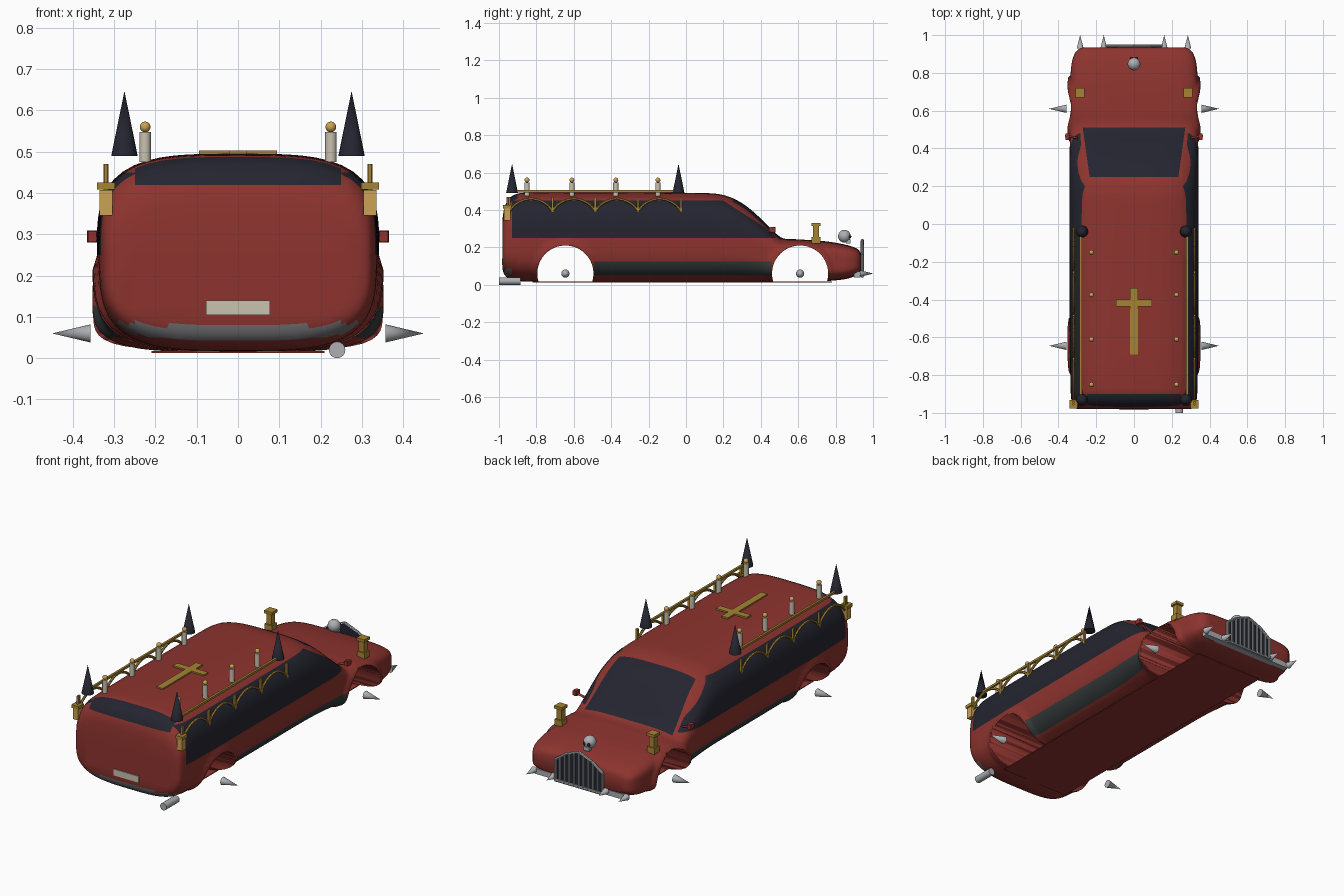
import bpy, bmesh, math
from mathutils import Vector, Matrix

if "Cube" in bpy.data.objects:
    bpy.data.objects.remove(bpy.data.objects["Cube"])


def material(name, r, g, b):
    m = bpy.data.materials.new(name)
    m.use_nodes = True
    m.diffuse_color = (r, g, b, 1)
    node = next(n for n in m.node_tree.nodes if n.type == 'BSDF_PRINCIPLED')
    node.inputs["Base Color"].default_value = (r, g, b, 1)
    node.inputs["Roughness"].default_value = 0.6
    return m


red = material("red paint", .27, .034, .028)
glass = material("dark glass", .018, .018, .03)
panel_grey = material("sill grey", .036, .044, .044)
steel = material("bumper steel", .16, .16, .17)
silver = material("silver", .42, .43, .45)
gold = material("gold", .38, .23, .035)
amber = material("amber", .6, .36, .09)
cream = material("cream", .58, .54, .43)


def finish(name, bm, *mats, smooth=True):
    bmesh.ops.recalc_face_normals(bm, faces=bm.faces)
    me = bpy.data.meshes.new(name)
    bm.to_mesh(me)
    bm.free()
    for m in mats:
        me.materials.append(m)
    if smooth:
        me.shade_smooth()
        me.set_sharp_from_angle(angle=math.radians(35))
    ob = bpy.data.objects.new(name, me)
    bpy.context.collection.objects.link(ob)
    return ob


def rod(bm, p, q, r1, r2=None, sides=12):
    p, q = Vector(p), Vector(q)
    turn = (q - p).to_track_quat('Z', 'Y').to_matrix().to_4x4()
    bmesh.ops.create_cone(bm, cap_ends=True, segments=sides, radius1=r1,
                          radius2=r1 if r2 is None else r2, depth=(q - p).length,
                          matrix=Matrix.Translation((p + q) / 2) @ turn)


def box(bm, centre, size):
    bmesh.ops.create_cube(bm, size=1, matrix=Matrix.Translation(centre) @ Matrix.Diagonal((*size, 1)))


def ball(bm, centre, r):
    bmesh.ops.create_uvsphere(bm, u_segments=16, v_segments=10, radius=r, matrix=Matrix.Translation(centre))


def part(name, mat, maker, *args, smooth=True, **kw):
    bm = bmesh.new()
    maker(bm, *args, **kw)
    return finish(name, bm, mat, smooth=smooth)


SIDES = (("right", -1), ("left", 1))
WHEELS = (("rear", -.645), ("hood", .61))
HUB_Z, ARCH_R = .06, .15

# Body stations: y, half width, underside, top
STATIONS = [(-.98, .3, .08, .36), (-.972, .318, .055, .41), (-.95, .328, .035, .455),
            (-.92, .333, .025, .48), (-.87, .336, .018, .492), (-.6, .34, .015, .495),
            (.1, .342, .015, .49), (.18, .342, .015, .484), (.25, .342, .015, .463),
            (.33, .342, .015, .415), (.42, .34, .015, .335), (.48, .34, .015, .275),
            (.52, .34, .015, .248), (.6, .34, .015, .243), (.75, .338, .02, .232),
            (.85, .33, .03, .215), (.9, .315, .045, .2), (.925, .295, .06, .185), (.935, .27, .08, .165)]


def slope(i, k):
    a, b = STATIONS[max(i - 1, 0)], STATIONS[min(i + 1, len(STATIONS) - 1)]
    return (b[k] - a[k]) / (b[0] - a[0])


def section(i, t):
    a, b = STATIONS[i], STATIONS[i + 1]
    d = b[0] - a[0]
    out = [a[0] + t * d]
    for k in (1, 2, 3):
        out.append((2*t**3 - 3*t*t + 1) * a[k] + (t**3 - 2*t*t + t) * d * slope(i, k)
                   + (3*t*t - 2*t**3) * b[k] + (t**3 - t*t) * d * slope(i + 1, k))
    return out


def ring(bm, y, w, low, top, count=72):
    n = 3.5 + min(max((y - .4) * 5, 0), 1)
    verts = []
    for j in range(count):
        a = math.tau * j / count
        c, s = math.cos(a), math.sin(a)
        r = (abs(c)**n + abs(s)**n) ** (-1 / n)
        x, z = w * r * c, (low + top) / 2 + (top - low) / 2 * r * s
        # Flared lips around the wheel openings
        near = min(math.hypot(y - wy, z - HUB_Z) for _, wy in WHEELS)
        lift = min(max((.182 - near) / .016, 0), 1)
        if abs(x) > .15:
            x += math.copysign(.013 * lift, x)
        verts.append(bm.verts.new((x, y, z)))
    return verts


bm = bmesh.new()
rings = []
for i in range(len(STATIONS) - 1):
    steps = max(2, round((STATIONS[i + 1][0] - STATIONS[i][0]) / .012))
    rings += [ring(bm, *section(i, k / steps)) for k in range(steps)]
rings.append(ring(bm, *STATIONS[-1]))
for a, b in zip(rings, rings[1:]):
    for j in range(len(a)):
        bm.faces.new((a[j], a[j - 1], b[j - 1], b[j]))
bm.faces.new(rings[0])
bm.faces.new(rings[-1])
bmesh.ops.recalc_face_normals(bm, faces=bm.faces)

# Clean cut lines for windows and sill panels
PILLAR = -.65
cuts = [((0, 0, z), (0, 0, 1)) for z in (.05, .125, .25, .42, .45)]
cuts += [((0, y, 0), (0, 1, 0)) for y in (-.93, -.9, .25, .51)]
cuts += [((0, .2, .45), (0, -PILLAR, 1))]
for _, s in SIDES:
    cuts += [((s * .235, .25, 0), (s, -.14, 0)), ((s * .25, 0, 0), (1, 0, 0))]
for co, no in cuts:
    bmesh.ops.bisect_plane(bm, geom=bm.verts[:] + bm.edges[:] + bm.faces[:], dist=1e-5, plane_co=co, plane_no=no)

bm.normal_update()
for f in bm.faces:
    x, y, z = f.calc_center_median()
    n = f.normal
    x = abs(x)
    side_glass = abs(n.x) > .3 and -.93 < y < .48 and .25 < z < min(.45, .45 + PILLAR * (y - .2))
    windscreen = n.z > .3 and .25 < y < .51 and x < .235 + .14 * (y - .25)
    rear_glass = y < -.9 and z > .42 and x < .25
    if side_glass or windscreen or rear_glass:
        f.material_index = 1
    elif -.49 < y < .46 and .05 < z < .125 and abs(n.x) > .3:
        f.material_index = 2
    elif y < -.93 and x < .3 and .043 < z - .22 * x * x < .073:
        f.material_index = 3
body = finish("body", bm, red, glass, panel_grey, steel)

# Wheel openings cut right through
cutters = []
for tag, y in WHEELS:
    c = part(tag + "_arch_cutter", red, rod, (-.5, y, HUB_Z), (.5, y, HUB_Z), ARCH_R, sides=64)
    c.hide_render = True
    mod = body.modifiers.new(tag + "_arch", 'BOOLEAN')
    mod.operation, mod.solver, mod.object = 'DIFFERENCE', 'EXACT', c
    cutters.append(c)
bpy.context.view_layer.update()
cut_mesh = bpy.data.meshes.new_from_object(body.evaluated_get(bpy.context.evaluated_depsgraph_get()))
body.modifiers.clear()
body.data = cut_mesh
for c in cutters:
    bpy.data.objects.remove(c)
part("floor", red, box, (0, -.02, .015), (.42, 1.6, .004), smooth=False)

# Rear plate, exhaust, bumper
part("rear_plate", cream, box, (0, -.982, .122), (.155, .006, .035), smooth=False)
part("exhaust", silver, rod, (.24, -1, .02), (.24, -.885, .02), .02, sides=16)
part("nose_bumper", silver, box, (0, .915, .055), (.56, .034, .03), smooth=False)

# Grille with pointed top
half = [(.145, .045), (.145, .16), (.08, .207)]
outline = half + [(0, .238)] + [(-x, z) for x, z in reversed(half)]
bm = bmesh.new()
face = bm.faces.new([bm.verts.new((x, .934, z)) for x, z in outline])
ext = bmesh.ops.extrude_face_region(bm, geom=[face])
bmesh.ops.translate(bm, vec=(0, .006, 0), verts=[v for v in ext["geom"] if isinstance(v, bmesh.types.BMVert)])
finish("grille_backing", bm, glass, smooth=False)
bm = bmesh.new()
for (x, z), (u, w) in zip(outline, outline[1:] + outline[:1]):
    rod(bm, (x, .943, z), (u, .943, w), .008, sides=8)
for k in range(-4, 5):
    x = k * .029
    top = .238 - .39 * abs(x) if abs(x) < .08 else .207 - .72 * (abs(x) - .08)
    rod(bm, (x, .945, .045), (x, .945, top), .006, sides=8)
finish("grille", bm, silver)

# Skull ornament
bm = bmesh.new()
ball(bm, (0, .847, .26), .034)
box(bm, (0, .867, .232), (.032, .024, .022))
finish("skull", bm, silver)
bm = bmesh.new()
for _, s in SIDES:
    ball(bm, (s * .013, .875, .258), .009)
finish("skull_eyes", bm, glass)

# Roof cross
bm = bmesh.new()
box(bm, (0, -.515, .498), (.04, .35, .009))
box(bm, (0, -.418, .498), (.19, .037, .009))
finish("roof_cross", bm, gold, smooth=False)

for tag, s in SIDES:
    # Spikes on hubs and nose
    for end, y in WHEELS:
        part(f"{tag}_{end}_hub_spike", silver, rod, (s * .357, y, HUB_Z), (s * .45, y, HUB_Z), .022, 0, sides=16)
    for x in (.16, .285):
        part(f"{tag}_nose_spike", silver, rod, (s * x, .93, .06), (s * x, 1, .06), .018, 0, sides=16)
    # Spires, rail and candles on the roof
    for y in (-.93, -.04):
        part(f"{tag}_spire", glass, rod, (s * .275, y, .49), (s * .275, y, .647), .032, 0, sides=16)
    part(f"{tag}_roof_rail", gold, box, (s * .282, -.49, .5), (.012, .9, .012), smooth=False)
    for y in (-.85, -.61, -.375, -.15):
        part(f"{tag}_candle", cream, rod, (s * .225, y, .475), (s * .225, y, .548), .014)
        part(f"{tag}_flame", amber, ball, (s * .225, y, .56), .013)
    # Pointed arcade along the side windows
    bm = bmesh.new()
    x, bay = s * .32, .229
    for k in range(5):
        y = -.943 + k * bay
        box(bm, (x, y, .408), (.012, .012, .125))
        if k < 4:
            pts = [(x, y + bay * t / 10, .395 + .065 * math.sin(math.pi * t / 10) ** .7) for t in range(11)]
            for p, q in zip(pts, pts[1:]):
                rod(bm, p, q, .007, sides=6)
    finish(f"{tag}_arcade", bm, gold, smooth=False)
    # Rear and hood lanterns
    part(f"{tag}_rear_lantern", amber, box, (s * .32, -.955, .376), (.032, .036, .062), smooth=False)
    bm = bmesh.new()
    box(bm, (s * .32, -.955, .417), (.044, .046, .018))
    rod(bm, (s * .32, -.955, .425), (s * .32, -.955, .47), .005)
    finish(f"{tag}_rear_lantern_cap", bm, gold, smooth=False)
    bm = bmesh.new()
    for z, wide, tall in ((.238, .046, .034), (.285, .032, .07), (.322, .048, .016)):
        box(bm, (s * .285, .695, z), (wide, wide, tall))
    finish(f"{tag}_hood_lantern", bm, gold, smooth=False)
    # Door mirror
    bm = bmesh.new()
    rod(bm, (s * .3, .455, .275), (s * .35, .465, .293), .006)
    rod(bm, (s * .353, .465, .28), (s * .353, .465, .309), .013)
    box(bm, (s * .353, .462, .295), (.02, .034, .024))
    finish(f"{tag}_mirror", bm, red)
